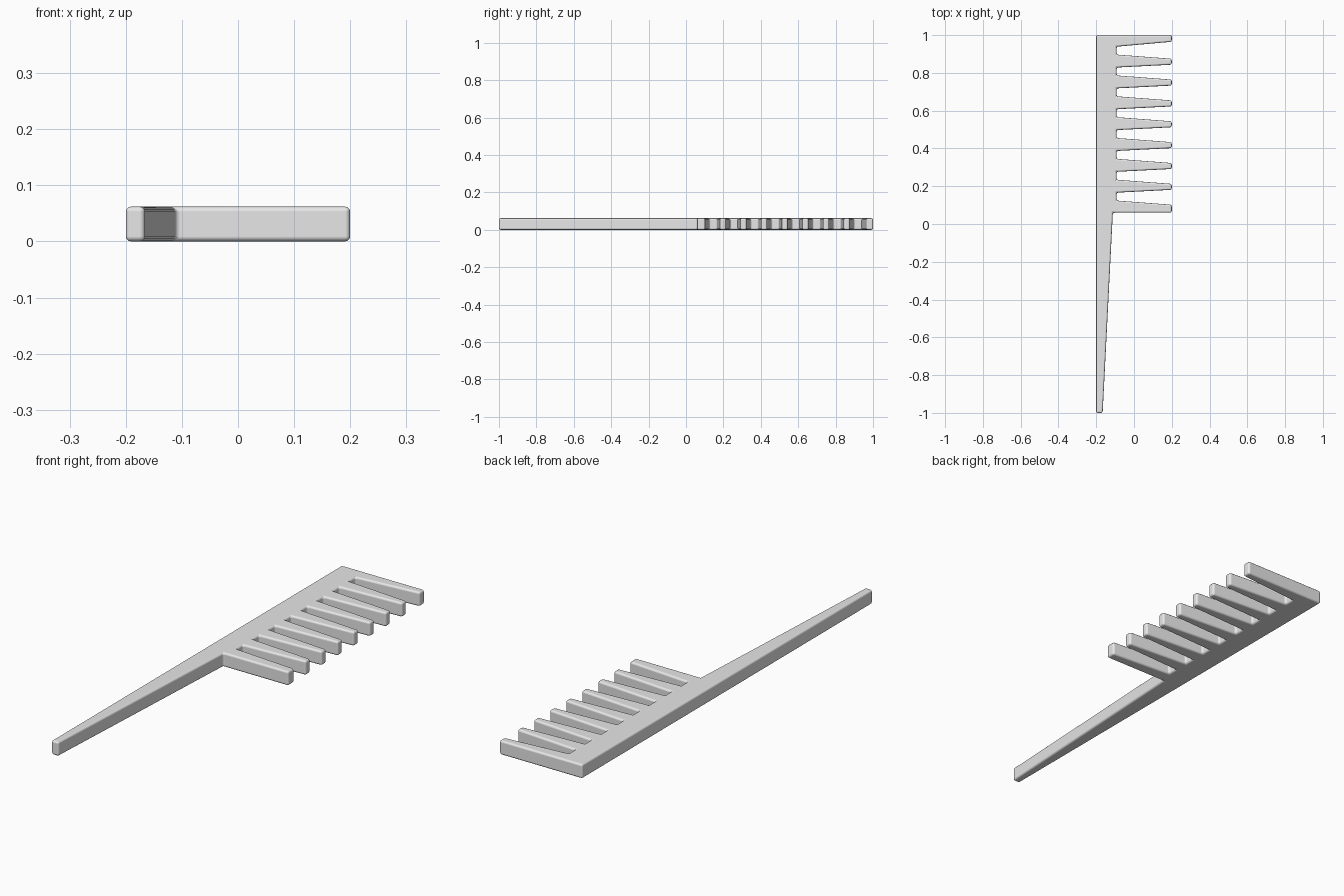
import bpy
import bmesh

cube = bpy.data.objects.get("Cube")
if cube:
    bpy.data.objects.remove(cube, do_unlink=True)

THICK = 0.062
LEFT, RIGHT = -0.2, 0.2
ROOT = -0.092
GAPS = 8
FIRST, PITCH = 0.145, 0.1104

# Single plastic colour
grey = bpy.data.materials.new("plain_grey")
grey.use_nodes = True
grey.diffuse_color = (0.8, 0.8, 0.8, 1)
bsdf = next(n for n in grey.node_tree.nodes if n.type == "BSDF_PRINCIPLED")
bsdf.inputs["Base Color"].default_value = grey.diffuse_color

# Outline: tapered handle, then the lowest tooth
outline = [(LEFT, -1), (-0.166, -1), (-0.112, 0.06), (RIGHT, 0.06)]

# Gaps between the teeth, from the handle upwards
for i in range(GAPS):
    y = FIRST + i * PITCH
    upper = 0.047 if i == GAPS - 1 else 0.036
    outline += [(RIGHT, y - 0.043), (ROOT, y - 0.021),
                (ROOT, y + 0.021), (RIGHT, y + upper)]

# Top end of the spine
outline += [(RIGHT, 1), (LEFT, 1)]

# Extrude the outline into a solid
bm = bmesh.new()
base = bm.faces.new([bm.verts.new((x, y, 0)) for x, y in outline])
top = bmesh.ops.extrude_face_region(bm, geom=[base], use_keep_orig=True)
bmesh.ops.translate(bm, vec=(0, 0, THICK),
                    verts=[v for v in top["geom"] if isinstance(v, bmesh.types.BMVert)])
bmesh.ops.recalc_face_normals(bm, faces=bm.faces)
mesh = bpy.data.meshes.new("comb_body")
bm.to_mesh(mesh)
bm.free()
mesh.materials.append(grey)
comb = bpy.data.objects.new("comb_body", mesh)
bpy.context.collection.objects.link(comb)

# Softly rounded edges
bevel = comb.modifiers.new("rounded_edges", "BEVEL")
bevel.width = 0.009
bevel.segments = 3
bevel.limit_method = "ANGLE"
bevel.use_clamp_overlap = False
bevel.harden_normals = True

bpy.ops.object.select_all(action="DESELECT")
comb.select_set(True)
bpy.context.view_layer.objects.active = comb
bpy.ops.object.shade_smooth_by_angle(angle=0.7)
